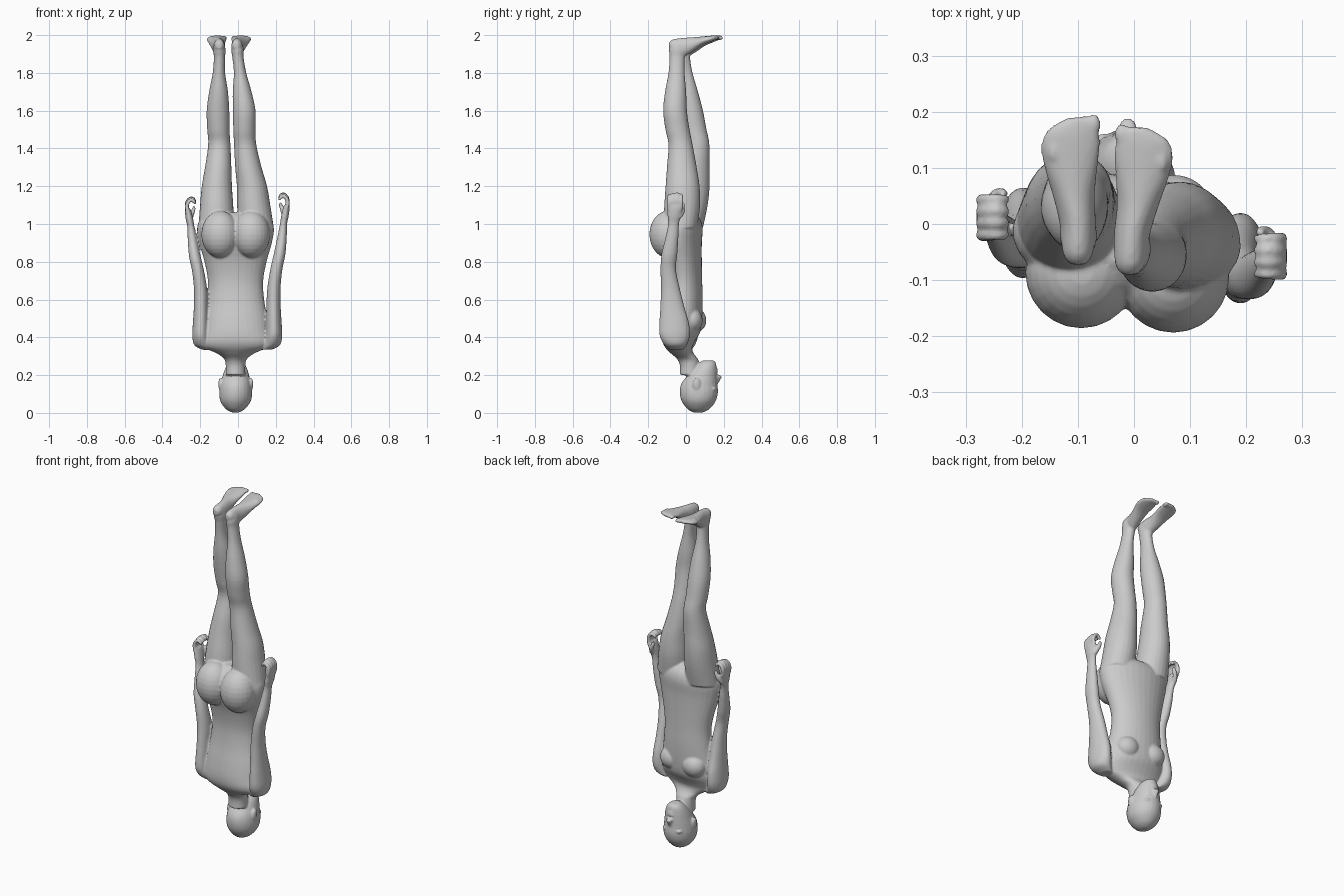
import bpy, bmesh
from math import sin, cos, pi
from mathutils import Vector, Matrix

bm = bmesh.new()


def spline(rows, steps=4):
    """Catmull-Rom interpolation through rows of numbers."""
    out = []
    n = len(rows)
    for i in range(n - 1):
        p = [rows[max(i - 1, 0)], rows[i], rows[i + 1], rows[min(i + 2, n - 1)]]
        for s in range(steps):
            t = s / steps
            out.append([0.5 * (2 * b + (c - a) * t + (2 * a - 5 * b + 4 * c - d) * t * t
                               + (3 * b - a - 3 * c + d) * t ** 3) for a, b, c, d in zip(*p)])
    return out + [list(rows[-1])]


def loft(rows, u=(1, 0, 0), v=None, seg=24):
    """Closed skin over elliptical rings (x, y, z, ru, rv); v=None follows the path."""
    rows = spline(rows)
    u = Vector(u)
    rings = []
    for i, (x, y, z, ru, rv) in enumerate(rows):
        if v is None:
            t = Vector(rows[min(i + 1, len(rows) - 1)][:3]) - Vector(rows[max(i - 1, 0)][:3])
            w = t.cross(u).normalized()
        else:
            w = Vector(v)
        rings.append([bm.verts.new(Vector((x, y, z)) + u * ru * cos(2 * pi * k / seg)
                                   + w * rv * sin(2 * pi * k / seg)) for k in range(seg)])
    faces = [bm.faces.new((a[k], a[(k + 1) % seg], b[(k + 1) % seg], b[k]))
             for a, b in zip(rings, rings[1:]) for k in range(seg)]
    faces += [bm.faces.new(rings[0]), bm.faces.new(rings[-1])]
    bmesh.ops.recalc_face_normals(bm, faces=faces)


def blob(c, r, target=None):
    m = Matrix.Translation(c) @ Matrix.Diagonal((*r, 1))
    bmesh.ops.create_uvsphere(target or bm, u_segments=24, v_segments=14, radius=1, matrix=m)


FLAT = (0, 1, 0)

# Torso, from the neck (low) to the crotch (high), turned slightly about z
torso = [(.02, .20, .052, .052), (.02, .25, .052, .052), (.008, .285, .06, .055),
         (-.02, .315, .10, .06), (-.038, .345, .165, .07), (-.038, .38, .185, .085),
         (-.025, .43, .18, .1), (-.015, .5, .17, .1), (-.004, .6, .152, .092),
         (-.002, .7, .147, .087), (-.01, .8, .165, .093), (-.025, .9, .193, .108),
         (-.025, .98, .204, .112), (-.02, 1.03, .18, .09), (-.02, 1.06, .10, .05)]
yaw = 0.09
for i in range(len(torso)):
    y, z, rx, ry = torso[i]
    torso[i] = (-.013, y, z, rx, ry)
loft(torso, u=(cos(yaw), -sin(yaw), 0), v=(sin(yaw), cos(yaw), 0), seg=32)

# Buttocks and chest
for s in (-1, 1):
    blob((-.012 + s * .082, -.09 - s * .004, .945), (.1, .1, .125))
    blob((-.01 + s * .08, .038 - s * .01, .49), (.068, .06, .065))

# Head: skull to chin
loft([(-.014, .065, .002, .018, .025), (-.014, .066, .02, .05, .058), (-.013, .067, .06, .08, .089),
      (-.012, .068, .105, .087, .101), (-.012, .07, .15, .082, .097), (-.011, .083, .19, .072, .083),
      (-.01, .098, .23, .06, .065), (-.01, .112, .262, .042, .046), (-.01, .115, .278, .02, .026)],
     v=FLAT)
# Nose, lips, brow, chin and ears
loft([(-.011, .155, .15, .008, .012), (-.011, .168, .175, .011, .014),
      (-.011, .172, .193, .017, .017), (-.011, .162, .203, .012, .01)], v=FLAT, seg=12)
blob((-.01, .158, .22), (.024, .012, .008))
blob((-.01, .155, .233), (.022, .012, .008))
blob((-.01, .138, .262), (.022, .02, .016))
for s in (-1, 1):
    blob((-.012 + s * .036, .148, .128), (.026, .014, .009))
    blob((-.012 + s * .082, .056, .152), (.01, .02, .034))

# Legs: z, radii, then the centre of the left and of the right leg
legs = [(.98, .095, .09, -.115, .00, .095, -.03), (1.1, .088, .095, -.113, .02, .083, -.02),
        (1.2, .08, .09, -.112, .035, .074, -.018), (1.3, .07, .079, -.105, .045, .055, -.022),
        (1.42, .059, .064, -.099, .06, .038, -.029), (1.5, .059, .064, -.104, .045, .034, -.045),
        (1.6, .06, .063, -.106, .027, .033, -.058), (1.7, .05, .056, -.103, .008, .022, -.055),
        (1.8, .033, .043, -.101, -.008, .011, -.05), (1.88, .03, .04, -.098, -.018, .0, -.047),
        (1.92, .033, .047, -.099, -.02, -.003, -.043), (1.95, .03, .04, -.1, -.02, -.004, -.043)]
loft([(x, y, z, rx, ry) for z, rx, ry, x, y, _, _ in legs], v=FLAT)
loft([(x, y, z, rx, ry) for z, rx, ry, _, _, x, y in legs], v=FLAT)

# Feet: outward shift, distance from the heel, height, radii
foot = [(0, 0, 1.945, .014, .016), (0, .02, 1.943, .027, .034), (0, .07, 1.935, .032, .05),
        (.007, .12, 1.948, .037, .04), (.012, .17, 1.967, .047, .025),
        (.013, .21, 1.978, .053, .018), (.008, .24, 1.985, .046, .013), (-.004, .262, 1.988, .022, .008)]
for s, hx, hy in ((-1, -.1, -.072), (1, -.008, -.09)):
    loft([(hx + s * dx + (.06 * dy if s > 0 else 0), hy + dy, z, rx, rz) for dx, dy, z, rx, rz in foot],
         v=(0, 0, 1))
    for k in range(5):
        blob((hx + s * (-.028 + .018 * k) + (.014 if s > 0 else 0), hy + .25 - .003 * k * k, 1.985),
             (.013 if k == 0 else .009, .019, .011))

# Arms and hands, shared by both sides
arm = [(.15, -.05, .335, .03, .035), (.178, -.055, .36, .045, .06), (.189, -.06, .41, .045, .08),
       (.189, -.063, .48, .042, .078), (.188, -.072, .56, .038, .064), (.19, -.083, .66, .035, .05),
       (.203, -.094, .76, .032, .041), (.22, -.088, .84, .031, .042), (.233, -.074, .93, .025, .034),
       (.241, -.066, 1.0, .019, .029), (.248, -.062, 1.04, .02, .036), (.255, -.058, 1.08, .018, .041),
       (.258, -.056, 1.1, .014, .04)]
for s in (-1, 1):
    def place(r):
        x, y, z, a, b = r
        if s > 0:
            return r
        return (-x - .008, y + .03 + .035 * z, z - .025 * max(0, z - .3), a, b)
    loft([place(r) for r in arm], v=FLAT)
    # Curled fingers and thumb
    for k in range(4):
        y, h = -.089 + .021 * k, (0, .008, .01, .004)[k]
        path = [(.257, y, 1.08), (.263, y, 1.115 + h), (.253, y, 1.14 + h),
                (.236, y, 1.148 + h), (.222, y, 1.136 + h), (.219, y, 1.125 + h)]
        loft([place((*p, r, r)) for p, r in zip(path, (.011, .011, .0105, .01, .009, .005))],
             u=(0, 1, 0), seg=12)
    path = [(.248, -.035, 1.035), (.238, -.018, 1.065), (.228, -.014, 1.095), (.224, -.016, 1.115)]
    loft([place((*p, r, r)) for p, r in zip(path, (.014, .013, .011, .006))], v=FLAT, seg=12)

# Fuse all parts into one skin
mesh = bpy.data.meshes.new("body")
bm.to_mesh(mesh)
bm.free()
body = bpy.data.objects.new("body", mesh)
bpy.context.collection.objects.link(body)
remesh = body.modifiers.new("fuse", 'REMESH')
remesh.mode = 'VOXEL'
remesh.voxel_size = 0.0055
remesh.use_smooth_shade = True
soften = body.modifiers.new("soften", 'SMOOTH')
soften.factor = 0.5
soften.iterations = 4

# Eyes
eyes = bmesh.new()
for s in (-1, 1):
    blob((-.012 + s * .035, .141, .15), (.015, .015, .012), eyes)
for f in eyes.faces:
    f.smooth = True
mesh = bpy.data.meshes.new("eyes")
eyes.to_mesh(mesh)
eyes.free()
bpy.context.collection.objects.link(bpy.data.objects.new("eyes", mesh))
